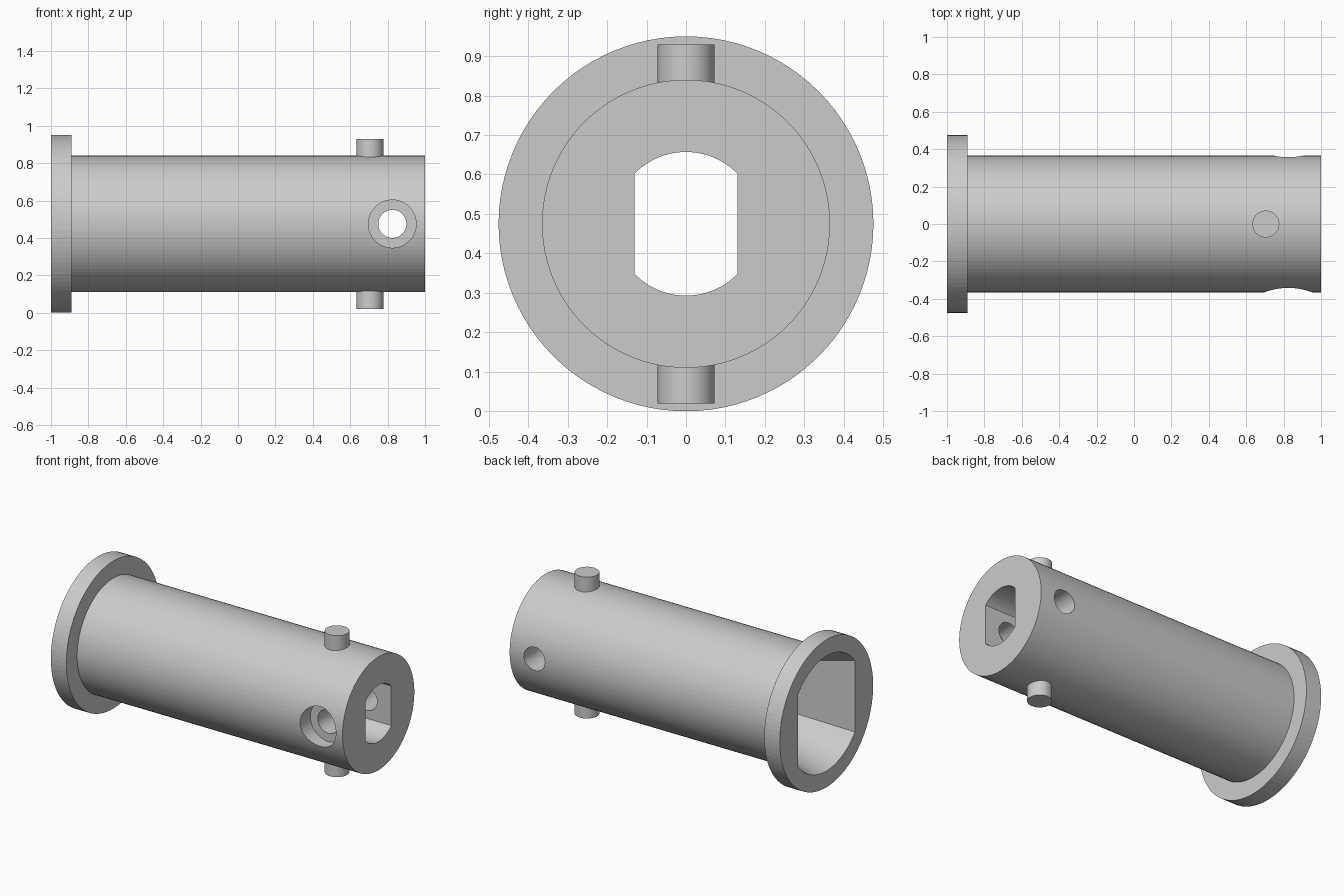
import bpy, bmesh, math
from mathutils import Matrix, Vector

if "Cube" in bpy.data.objects:
    bpy.data.objects.remove(bpy.data.objects["Cube"], do_unlink=True)

AXIS = 0.475  # height of the sleeve's axis

grey = bpy.data.materials.new("light_grey")
grey.use_nodes = True
colour = (0.6, 0.6, 0.6, 1)
grey.diffuse_color = colour
grey.node_tree.nodes["Principled BSDF"].inputs["Base Color"].default_value = colour


def make_object(name, bm):
    bmesh.ops.recalc_face_normals(bm, faces=bm.faces)
    mesh = bpy.data.meshes.new(name)
    bm.to_mesh(mesh)
    bm.free()
    mesh.materials.append(grey)
    obj = bpy.data.objects.new(name, mesh)
    bpy.context.collection.objects.link(obj)
    return obj


def loft(name, rings):
    """Join rings of points into a closed solid."""
    bm = bmesh.new()
    loops = [[bm.verts.new(p) for p in ring] for ring in rings]
    n = len(loops[0])
    for a, b in zip(loops, loops[1:]):
        for i in range(n):
            j = (i + 1) % n
            bm.faces.new((a[i], a[j], b[j], b[i]))
    bm.faces.new(loops[0])
    bm.faces.new(loops[-1])
    return make_object(name, bm)


def circle(x, radius, n=96):
    turns = [2 * math.pi * i / n for i in range(n)]
    return [(x, radius * math.cos(t), AXIS + radius * math.sin(t)) for t in turns]


def flat_sided(x, radius, flat, n=24):
    """Circle with two vertical flats."""
    start = math.acos(flat / radius)
    ring = []
    for base in (0, math.pi):
        for i in range(n + 1):
            t = base + start + (math.pi - 2 * start) * i / n
            ring.append((x, radius * math.cos(t), AXIS + radius * math.sin(t)))
    return ring


def rod(name, start, end, radius, n=48):
    start, end = Vector(start), Vector(end)
    bm = bmesh.new()
    turn = (end - start).to_track_quat('Z', 'Y').to_matrix().to_4x4()
    bmesh.ops.create_cone(bm, cap_ends=True, segments=n, radius1=radius, radius2=radius,
                          depth=(end - start).length,
                          matrix=Matrix.Translation((start + end) / 2) @ turn)
    return make_object(name, bm)


# Sleeve with an end flange
sleeve = loft("flanged_sleeve", [circle(-1, 0.475), circle(-0.89, 0.475),
                                 circle(-0.89, 0.365), circle(1, 0.365)])

# Tapering bore, cross hole and its counterbore
cutters = [
    loft("bore_cutter", [flat_sided(-1.02, 0.37, 0.29), flat_sided(-1, 0.37, 0.29),
                         flat_sided(-0.38, 0.182, 0.13), flat_sided(1.1, 0.182, 0.13)]),
    rod("cross_hole_cutter", (0.825, -0.6, AXIS), (0.825, 0.6, AXIS), 0.075),
    rod("counterbore_cutter", (0.825, -0.6, AXIS), (0.825, -0.26, AXIS), 0.128),
]
for cutter in cutters:
    cut = sleeve.modifiers.new(cutter.name, 'BOOLEAN')
    cut.operation = 'DIFFERENCE'
    cut.solver = 'EXACT'
    cut.object = cutter

# Apply the cuts and remove the cutters
bpy.context.view_layer.update()
cut_mesh = bpy.data.meshes.new_from_object(sleeve.evaluated_get(bpy.context.evaluated_depsgraph_get()))
sleeve.modifiers.clear()
sleeve.data = cut_mesh
for cutter in cutters:
    bpy.data.objects.remove(cutter, do_unlink=True)

# Locking pins above and below
for name, side in (("top_pin", 1), ("bottom_pin", -1)):
    rod(name, (0.705, 0, AXIS + side * 0.28), (0.705, 0, AXIS + side * 0.455), 0.072)
